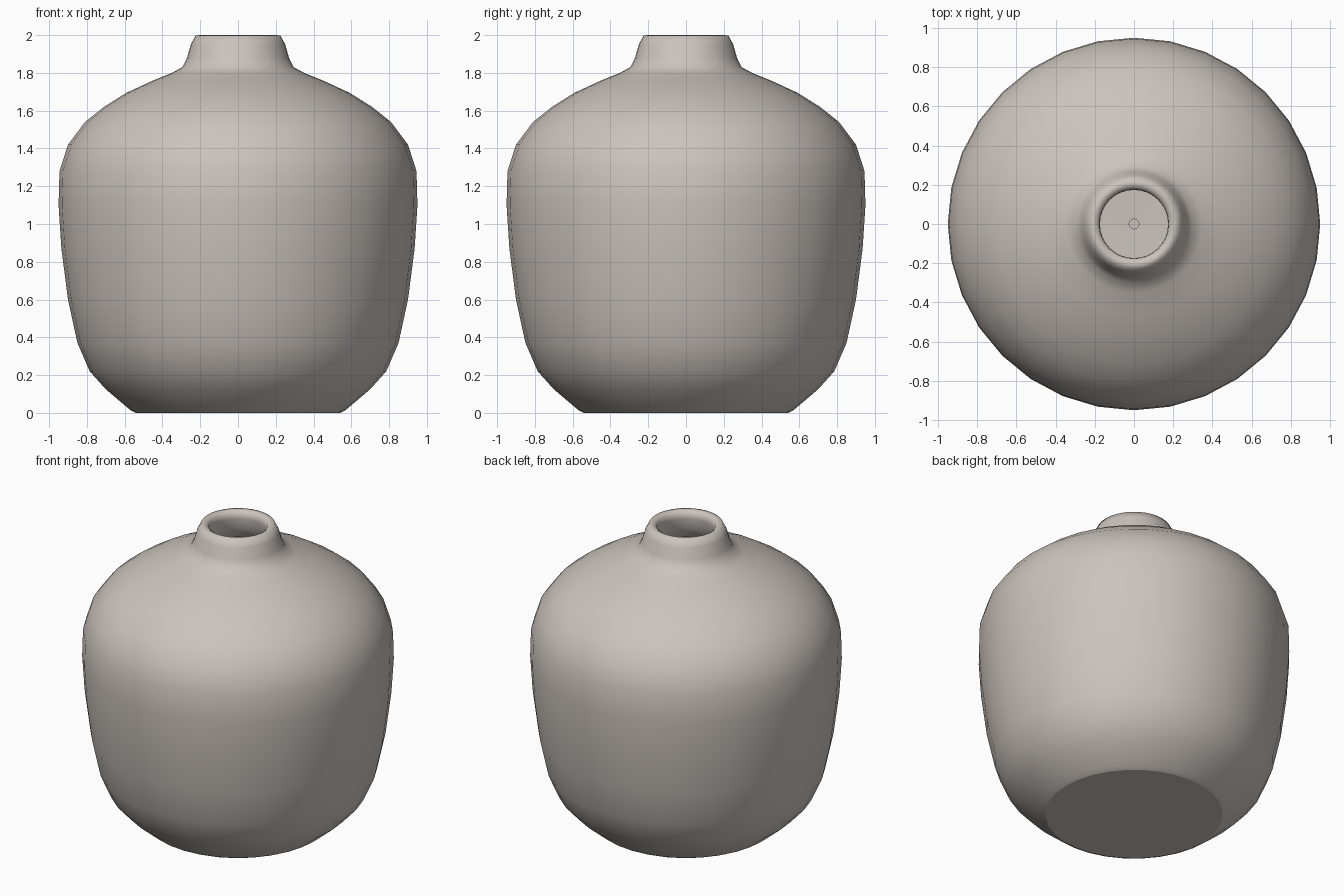
import bpy, bmesh, math

SEGMENTS = 32

# Outer wall from foot to lip, as (radius, height)
outer = [(0.54, 0.0), (0.57, 0.015), (0.70, 0.125), (0.785, 0.22), (0.85, 0.37),
         (0.90, 0.60), (0.935, 0.87), (0.95, 1.10), (0.945, 1.28), (0.90, 1.42),
         (0.81, 1.54), (0.71, 1.62), (0.59, 1.695), (0.46, 1.755), (0.35, 1.80),
         (0.295, 1.83), (0.27, 1.88), (0.25, 1.95), (0.225, 1.998)]
# Lip and inner wall down to the hollow's floor
inner = [(0.20, 2.0), (0.178, 1.985), (0.174, 1.95), (0.19, 1.88), (0.22, 1.81),
         (0.30, 1.755), (0.55, 1.65), (0.76, 1.51), (0.85, 1.40), (0.89, 1.27),
         (0.895, 1.10), (0.845, 0.61), (0.80, 0.39), (0.74, 0.25), (0.66, 0.16),
         (0.52, 0.06), (0.20, 0.055), (0.025, 0.05)]

bm = bmesh.new()
rings = []
for r, z in outer + inner:
    rings.append([bm.verts.new((r * math.cos(2 * math.pi * i / SEGMENTS),
                                r * math.sin(2 * math.pi * i / SEGMENTS), z))
                  for i in range(SEGMENTS)])
for a, b in zip(rings, rings[1:]):
    for i in range(SEGMENTS):
        j = (i + 1) % SEGMENTS
        bm.faces.new((a[i], a[j], b[j], b[i])).smooth = True

# Flat foot with a crisp edge
foot = bm.faces.new(rings[0][::-1])
for e in foot.edges:
    e.smooth = False

mesh = bpy.data.meshes.new("vase")
bm.to_mesh(mesh)
bm.free()
vase = bpy.data.objects.new("vase", mesh)
bpy.context.collection.objects.link(vase)

# Warm grey ceramic
clay = bpy.data.materials.new("warm_grey_ceramic")
clay.diffuse_color = (0.60, 0.55, 0.51, 1)
mesh.materials.append(clay)
